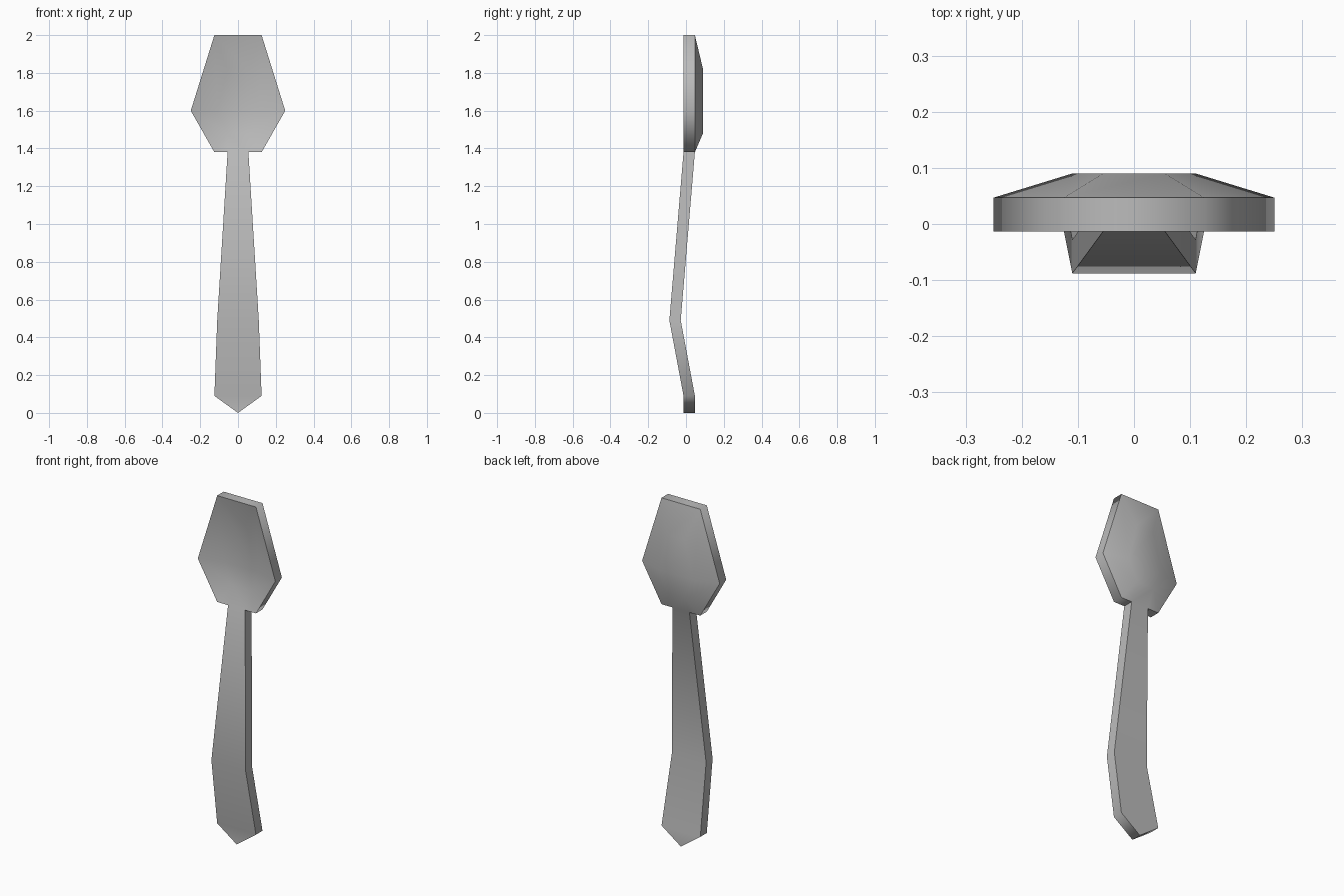
import bpy, bmesh, math

if "Cube" in bpy.data.objects:
    bpy.data.objects.remove(bpy.data.objects["Cube"])

THICK = 0.06

steel = bpy.data.materials.new("grey metal")
steel.diffuse_color = (0.5, 0.5, 0.5, 1)
steel.use_nodes = True
steel.node_tree.nodes["Principled BSDF"].inputs["Base Color"].default_value = steel.diffuse_color

bm = bmesh.new()


def row(z, y, *xs):
    """One row of front-sheet points."""
    return [bm.verts.new((x, y, z)) for x in xs]


# bowl: outer hexagon rim and recessed inner hexagon
top = row(2.0, -0.013, -0.125, 0.125)
mid = row(1.6, -0.013, -0.25, 0.25)
neck = row(1.38, -0.013, -0.125, -0.055, 0.055, 0.125)
in_top = row(1.82, 0.03, -0.055, 0.055)
in_mid = row(1.6, 0.03, -0.11, 0.11)
in_low = row(1.48, 0.03, -0.055, 0.055)

# handle: narrow neck, forward bend, pointed end
bend = row(0.49, -0.088, -0.11, 0.11)
end = row(0.09, -0.013, -0.125, 0.125)
tip = row(0.0, -0.013, 0.0)

faces = [
    (top[0], in_top[0], in_top[1], top[1]),
    (in_top[0], in_mid[0], in_mid[1], in_top[1]),
    (in_mid[0], in_low[0], in_low[1], in_mid[1]),
    (in_low[0], neck[1], neck[2], in_low[1]),
    (neck[1], bend[0], bend[1], neck[2]),
    (bend[0], end[0], end[1], bend[1]),
    (end[0], tip[0], end[1]),
]
for s, n, m in ((0, 0, 1), (1, 3, 2)):      # left and right bowl flanks
    faces += [
        (top[s], mid[s], in_mid[s], in_top[s]),
        (mid[s], neck[n], in_low[s], in_mid[s]),
        (neck[n], neck[m], in_low[s]),
    ]
sheet = [bm.faces.new(f) for f in faces]

# even thickness towards the back
rim = [e for e in bm.edges if e.is_boundary]
out = bmesh.ops.extrude_face_region(bm, geom=sheet, use_keep_orig=True)
back = [g for g in out["geom"] if isinstance(g, bmesh.types.BMVert)]
bmesh.ops.translate(bm, verts=back, vec=(0, THICK, 0))
bmesh.ops.recalc_face_normals(bm, faces=bm.faces)

# smooth surfaces, with crisp front and back outlines and neck corners
bm.normal_update()
side = {f for f in bm.faces if abs(f.normal.y) < 0.3}
for f in bm.faces:
    f.smooth = True
for e in bm.edges:
    walls = sum(f in side for f in e.link_faces)
    e.smooth = not (walls == 1 or e.calc_face_angle(0) > math.radians(80))

mesh = bpy.data.meshes.new("spoon")
bm.to_mesh(mesh)
bm.free()
mesh.materials.append(steel)
spoon = bpy.data.objects.new("spoon", mesh)
bpy.context.collection.objects.link(spoon)
